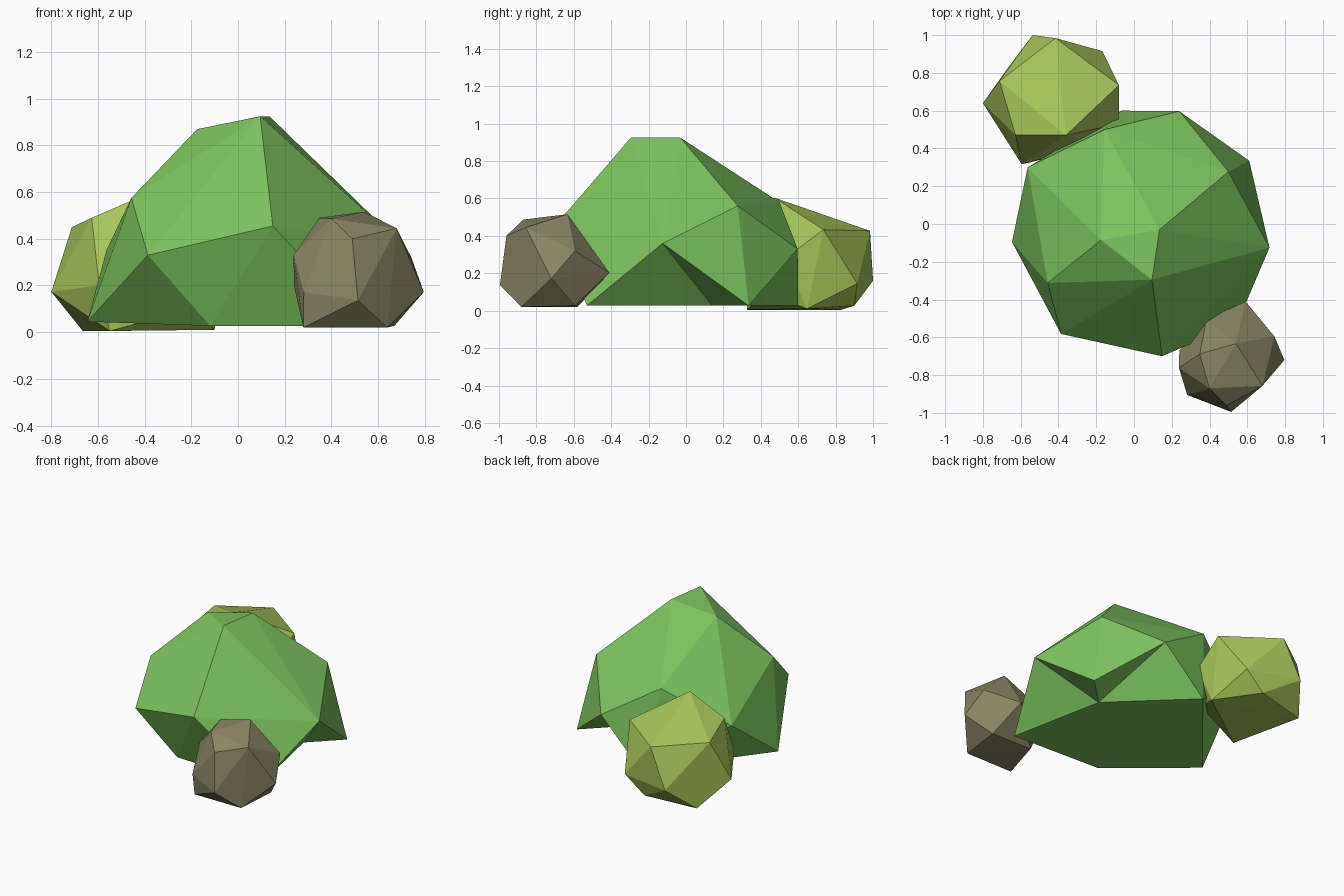
import bpy, bmesh

if "Cube" in bpy.data.objects:
    bpy.data.objects.remove(bpy.data.objects["Cube"])


def lump(name, points, color, undercut=None):
    """Flat-faceted lump: the hull of its corners, optionally notched underneath."""
    bm = bmesh.new()
    v = [bm.verts.new(p) for p in points]
    bmesh.ops.convex_hull(bm, input=v)
    if undercut:
        notch, (a, g, i, j, k), base = undercut
        q = bm.verts.new(notch)
        base = [v[n] for n in base]
        a, g, i, j, k = (v[n] for n in (a, g, i, j, k))
        cut = [{a, g, i}, {i, j, k}]
        old = [f for f in bm.faces if set(f.verts) in cut
               or set(f.verts) <= set(base) | {i}]
        bmesh.ops.delete(bm, geom=old, context='FACES_ONLY')
        for tri in ((a, g, q), (g, i, q), (i, j, q), (j, k, q)):
            bm.faces.new(tri)
        # whatever stays open along the base is closed flat
        bmesh.ops.holes_fill(bm, edges=[e for e in bm.edges if e.is_boundary], sides=0)
    loose = [x for x in bm.verts if not x.link_faces]
    bmesh.ops.delete(bm, geom=loose, context='VERTS')
    wires = [e for e in bm.edges if not e.link_faces]
    bmesh.ops.delete(bm, geom=wires, context='EDGES')
    bmesh.ops.recalc_face_normals(bm, faces=bm.faces)
    me = bpy.data.meshes.new(name)
    bm.to_mesh(me)
    bm.free()
    mat = bpy.data.materials.new(name + "_color")
    mat.diffuse_color = (*color, 1)
    mat.use_nodes = True
    mat.node_tree.nodes["Principled BSDF"].inputs["Base Color"].default_value = mat.diffuse_color
    me.materials.append(mat)
    ob = bpy.data.objects.new(name, me)
    bpy.context.collection.objects.link(ob)
    return ob


# large green bush: crown, shoulders, then base corners
lump("large_bush", [
    (-.175, -.085, .87), (.135, -.03, .925), (.095, -.295, .925),
    (-.457, -.312, .575), (-.386, -.582, .33), (.149, -.70, .455),
    (.717, -.125, .36), (.50, .277, .56), (.24, .597, .33),
    (-.156, .50, .58), (-.563, .30, .353),
    (.61, .335, .027), (-.066, .60, .027), (-.646, -.095, .045),
    (-.12, -.50, .027), (.545, -.53, .027)],
    (.2, .55, .11),
    undercut=((.41, .14, .027), (15, 6, 11, 8, 12), (12, 13, 14, 15)))

# small yellow-green bush behind
lump("small_bush", [
    (-.36, .47, .605), (-.627, .47, .49), (-.712, .757, .45),
    (-.415, .984, .427), (-.08, .735, .433), (-.537, 1.0, .16),
    (-.80, .64, .173), (-.167, .915, .145), (-.08, .53, .28),
    (-.595, .317, .2), (-.10, .647, .01), (-.665, .83, .005),
    (-.31, .90, .027), (-.55, .326, .005), (-.2, .42, .1)],
    (.38, .56, .1))

# brown stone in front
lump("stone", [
    (.54, -.633, .516), (.348, -.688, .49), (.40, -.87, .487),
    (.49, -.96, .40), (.68, -.857, .445), (.796, -.72, .172),
    (.514, -.995, .136), (.282, -.905, .173), (.238, -.762, .33),
    (.743, -.594, .32), (.59, -.41, .203), (.384, -.503, .3),
    (.24, -.67, .2), (.64, -.88, .02), (.28, -.88, .02),
    (.67, -.594, .027), (.37, -.58, .02)],
    (.25, .24, .13))
